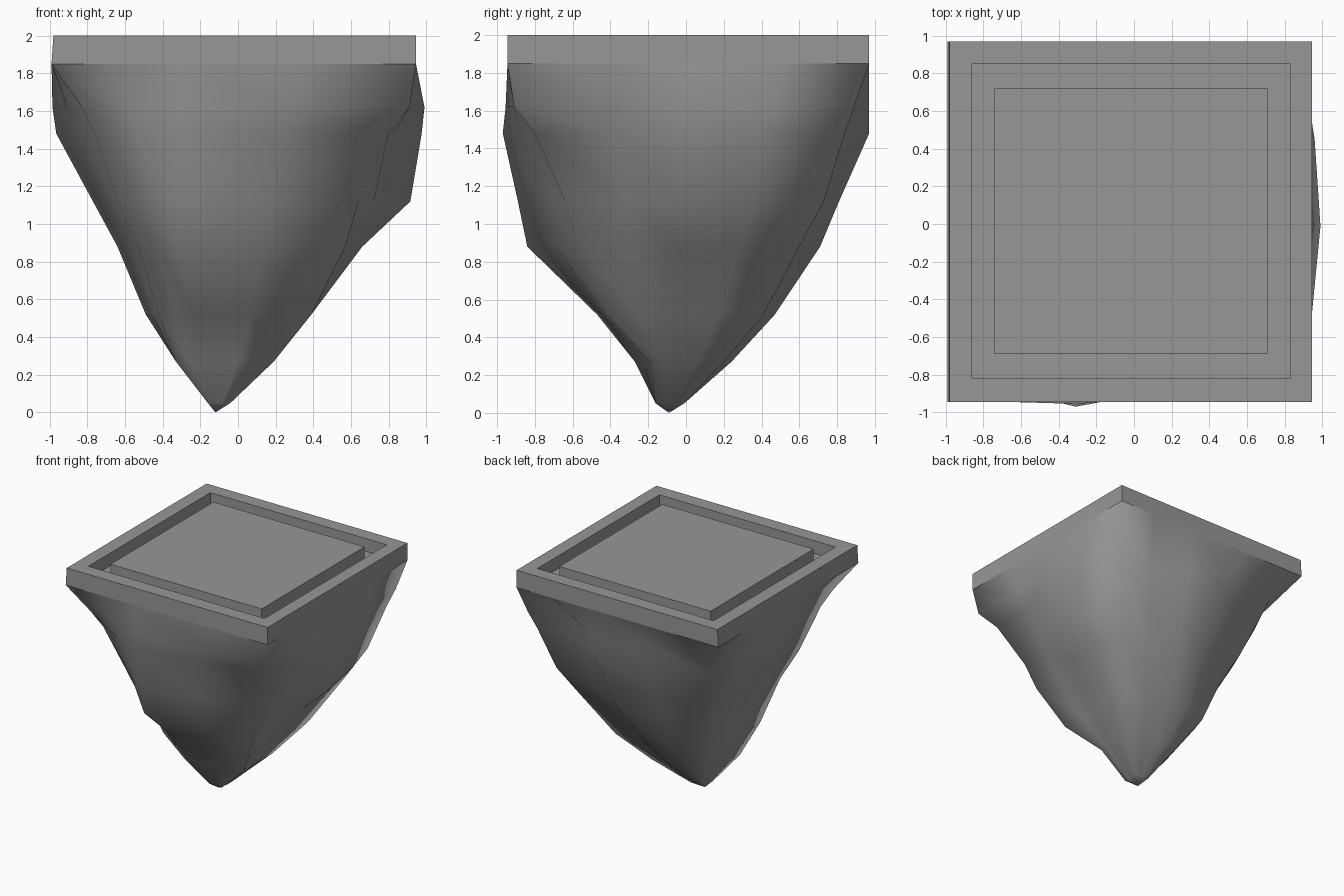
import bpy
import bmesh
from mathutils import Vector

if "Cube" in bpy.data.objects:
    bpy.data.objects.remove(bpy.data.objects["Cube"])

stone = bpy.data.materials.new("stone")
stone.diffuse_color = (0.31, 0.31, 0.31, 1)
stone.use_nodes = True
stone.node_tree.nodes["Principled BSDF"].inputs["Base Color"].default_value = stone.diffuse_color


def make_object(name, bm):
    bmesh.ops.recalc_face_normals(bm, faces=bm.faces)
    mesh = bpy.data.meshes.new(name)
    bm.to_mesh(mesh)
    bm.free()
    mesh.materials.append(stone)
    obj = bpy.data.objects.new(name, mesh)
    bpy.context.collection.objects.link(obj)
    return obj


def loft(bm, rings):
    """Join successive closed rings of points with quads."""
    loops = [[bm.verts.new(p) for p in ring] for ring in rings]
    for a, b in zip(loops, loops[1:]):
        n = len(a)
        for i in range(n):
            j = (i + 1) % n
            bm.faces.new((a[i], a[j], b[j], b[i]))
    return loops


def rect(x0, x1, y0, y1, z):
    return [(x0, y0, z), (x1, y0, z), (x1, y1, z), (x0, y1, z)]


# Square platform: outer rim, sunken groove and raised centre panel
TOP, FLOOR, BASE = 2.0, 1.89, 1.85
rim_in = (-0.86, 0.83, -0.82, 0.85)
panel = (-0.74, 0.71, -0.69, 0.72)
bm = bmesh.new()
loops = loft(bm, [
    rect(-0.99, 0.945, -0.945, 0.97, BASE),
    rect(-0.98, 0.945, -0.945, 0.97, TOP),
    rect(*rim_in, TOP),
    rect(*rim_in, FLOOR),
    rect(*panel, FLOOR),
    rect(*panel, TOP),
])
bm.faces.new(loops[0])
bm.faces.new(loops[-1])
make_object("platform", bm)

# Hanging rock: z, side extents E W S N, diagonal reach of corners NE SE SW NW
levels = [
    (1.85, 0.945, -0.99, -0.945, 0.97, 0.99, 0.99, 0.99, 0.99),
    (1.62, 0.99, -0.985, -0.955, 0.97, 0.89, 0.91, 0.83, 0.79),
    (1.48, 0.975, -0.965, -0.97, 0.97, 0.84, 0.80, 0.76, 0.745),
    (1.12, 0.915, -0.77, -0.89, 0.81, 0.73, 0.64, 0.64, 0.62),
    (0.88, 0.66, -0.64, -0.84, 0.71, 0.60, 0.57, 0.53, 0.51),
    (0.52, 0.39, -0.49, -0.47, 0.47, 0.41, 0.42, 0.42, 0.40),
    (0.27, 0.19, -0.33, -0.27, 0.24, 0.20, 0.19, 0.33, 0.26),
    (0.05, -0.04, -0.16, -0.16, -0.01, 0.2, 0.2, 0.2, 0.2),
]
tip = Vector((-0.12, -0.09, 0.0))
# outward push of the in-between points (negative gives a valley)
push = (0.02, -0.11, 0.0, 0.01, 0.0, 0.01, -0.02, -0.07)


def rock_ring(z, e, w, s, n, ne, se, sw, nw):
    low = 1 - z / 1.85
    mx, my = tip.x * low, tip.y * low
    clamp = lambda x, y: (max(w, min(e, x)), max(s, min(n, y)))
    # ridges run down the middle of each side, off centre
    ridge = min(1, z / 0.85)
    north_x = mx + 0.23 * min(1, z / 1.2)
    pts = [(e, my), clamp(ne, ne), clamp(north_x, n), clamp(-nw, nw),
           clamp(w, my + 0.26 * ridge), clamp(-sw, -sw),
           clamp(tip.x - 0.19 * ridge, s), clamp(se, -se)]
    ring = []
    for i, p in enumerate(pts):
        a = Vector((*p, z))
        b = Vector((*pts[(i + 1) % 8], z))
        axis = Vector((mx, my, z))
        k = 0 if z > 1.84 else push[i]
        mid = axis + ((a + b) / 2 - axis) * (1 + k)
        mid.x, mid.y = clamp(mid.x, mid.y)
        ring += [a, mid]
    return ring


bm = bmesh.new()
loops = loft(bm, [rock_ring(*row) for row in levels])
apex = bm.verts.new(tip)
last = loops[-1]
for i in range(len(last)):
    bm.faces.new((last[i], last[(i + 1) % len(last)], apex))
rock = make_object("hanging_rock", bm)

# Soft shading all over the rock
rock.data.shade_smooth()
